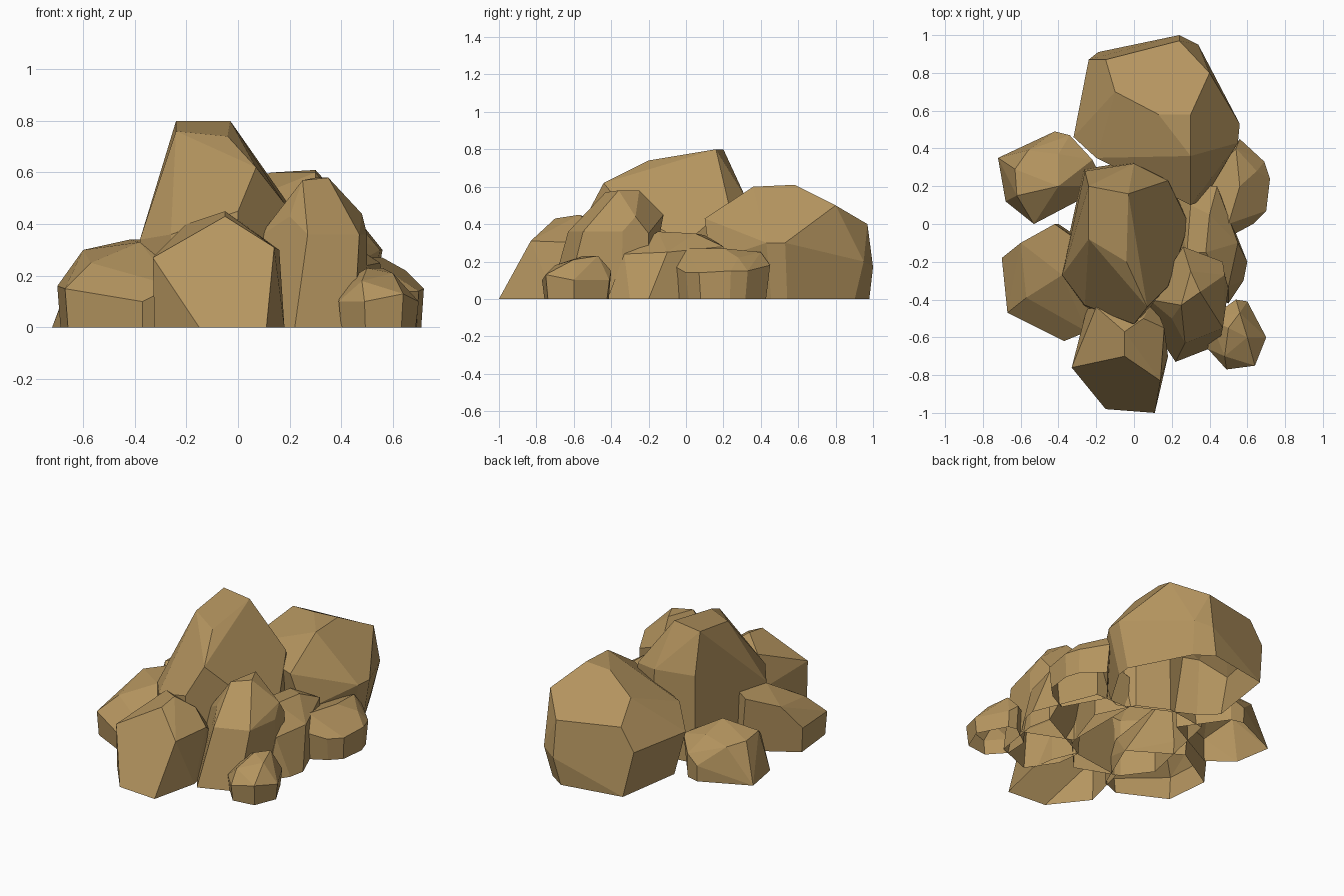
import bpy
import bmesh
from mathutils import Vector

default_cube = bpy.data.objects.get("Cube")
if default_cube:
    bpy.data.objects.remove(default_cube, do_unlink=True)


def make_material(name, colour):
    material = bpy.data.materials.new(name)
    material.use_nodes = True
    material.diffuse_color = colour
    shader = material.node_tree.nodes["Principled BSDF"]
    shader.inputs["Base Color"].default_value = colour
    shader.inputs["Roughness"].default_value = 0.9
    return material


# One sandy stone colour for every boulder
sandy_stone = make_material("sandy_stone", (0.46, 0.3, 0.115, 1))


def add_foot(shoulder, spread):
    """Drop the shoulder outline to the ground, spreading it about its centre."""
    corners = [Vector(corner) for corner in shoulder]
    centre = sum(corners, Vector()) / len(corners)
    foot = [centre.lerp(corner, spread) for corner in corners]
    for corner in foot:
        corner.z = 0
    return corners + foot


def is_underside(face):
    return all(abs(vert.co.z) < 0.001 for vert in face.verts)


def add_boulder(name, spread, shoulder, crown):
    """Faceted rock hulled from foot, shoulder and crown, left open below."""
    bm = bmesh.new()
    for corner in add_foot(shoulder, spread) + crown:
        bm.verts.new(corner)
    bmesh.ops.convex_hull(bm, input=bm.verts[:])
    unused = [vert for vert in bm.verts if not vert.link_faces]
    bmesh.ops.delete(bm, geom=unused, context="VERTS")

    # Merge nearly coplanar triangles into larger facets
    bmesh.ops.dissolve_limit(bm, angle_limit=0.15, verts=bm.verts[:], edges=bm.edges[:])
    bmesh.ops.recalc_face_normals(bm, faces=bm.faces[:])
    underside = [face for face in bm.faces if is_underside(face)]
    bmesh.ops.delete(bm, geom=underside, context="FACES")

    mesh = bpy.data.meshes.new(name)
    bm.to_mesh(mesh)
    bm.free()
    mesh.materials.append(sandy_stone)
    rock = bpy.data.objects.new(name, mesh)
    bpy.context.collection.objects.link(rock)


# Tall spire in the middle
add_boulder(
    "center_spire",
    spread=1.03,
    shoulder=[(-.38, -.27, .34), (-.26, -.43, .36), (0, -.53, .45), (.18, -.33, .48),
              (.29, 0, .3), (.18, .23, .5), (0, .32, .54), (-.26, .28, .55)],
    crown=[(-.24, .2, .8), (-.03, .16, .8), (-.24, -.08, .76),
           (-.04, -.2, .74), (.07, -.44, .62)],
)

# Broad boulder at the back, tucked in towards the ground
add_boulder(
    "back_boulder",
    spread=0.86,
    shoulder=[(-.32, .46, .28), (-.24, .87, .28), (-.19, .91, 0), (.2, .98, 0),
              (.24, 1, .17), (.34, .95, .2), (.56, .53, .3), (.55, .43, .3),
              (.37, .13, .2), (.3, .1, .43), (-.2, .35, .4)],
    crown=[(-.15, .87, .42), (.24, .97, .4), (-.1, .7, .53), (.4, .8, .5),
           (.13, .58, .6), (.3, .58, .61), (.3, .36, .6)],
)

# Low boulder behind on the -x side
add_boulder(
    "back_right_boulder",
    spread=0.99,
    shoulder=[(-.72, .35, 0), (-.42, .49, .1), (-.34, .47, .15),
              (-.68, .12, 0), (-.53, 0, .15), (-.15, .2, .1)],
    crown=[(-.63, .29, .24), (-.56, .39, .22), (-.4, .37, .25),
           (-.22, .34, .2), (-.4, .2, .29), (-.62, .15, .25)],
)

# Low boulder in front on the -x side
add_boulder(
    "front_right_boulder",
    spread=0.96,
    shoulder=[(-.7, -.18, .16), (-.67, -.47, .15), (-.37, -.62, .1),
              (-.25, -.57, .16), (-.23, -.43, .23), (-.1, -.2, 0), (-.4, 0, .1)],
    crown=[(-.6, -.1, .3), (-.42, 0, .34), (-.28, -.1, .34), (-.38, -.27, .33),
           (-.57, -.39, .25), (-.34, -.45, .23)],
)

# Front rock with a wide five-sided face
add_boulder(
    "front_rock",
    spread=0.98,
    shoulder=[(-.15, -.98, 0), (.11, -1, 0), (.18, -.7, 0), (-.33, -.76, .27),
              (.14, -.83, .31), (.16, -.55, .3), (.1, -.4, .2), (-.25, -.45, .2)],
    crown=[(-.05, -.7, .43), (-.05, -.57, .45), (-.2, -.44, .4), (.05, -.5, .38)],
)

# Upright rock in front on the +x side
add_boulder(
    "front_left_upright_rock",
    spread=0.98,
    shoulder=[(.08, -.4, .35), (.1, -.55, 0), (.22, -.73, 0), (.45, -.64, 0),
              (.27, -.63, .36), (.47, -.55, .36), (.5, -.34, .36), (.47, -.2, .35)],
    crown=[(.2, -.5, .43), (.25, -.43, .57), (.35, -.36, .58),
           (.3, -.25, .58), (.48, -.27, .44), (.26, -.12, .45)],
)

# Smallest stone at the front corner
add_boulder(
    "small_corner_stone",
    spread=0.93,
    shoulder=[(.39, -.66, .1), (.49, -.77, .1), (.64, -.75, .13), (.7, -.6, .1),
              (.6, -.41, .1), (.54, -.4, .15), (.4, -.5, .17)],
    crown=[(.5, -.55, .23), (.56, -.47, .23), (.6, -.6, .21), (.48, -.7, .18)],
)

# Side stone on the +x edge, reaching in under the back boulder
add_boulder(
    "left_side_stone",
    spread=0.92,
    shoulder=[(.72, .24, .15), (.7, .07, .14), (.63, 0, .14), (.69, .33, .15),
              (.56, .45, .18), (.5, -.07, .18), (.35, .2, .2)],
    crown=[(.5, 0, .27), (.56, .2, .27), (.54, .4, .25), (.65, .28, .22)],
)

# Sloping rock wedged between the spire and the side stone
add_boulder(
    "left_wedge_rock",
    spread=0.98,
    shoulder=[(.6, -.2, 0), (.58, -.3, 0), (.5, -.42, 0), (.55, -.1, .25),
              (.5, -.33, .24), (.44, .2, .28), (.2, .2, .2), (.2, -.3, .2)],
    crown=[(.28, -.15, .36), (.38, -.15, .36), (.4, .05, .35), (.3, .1, .34)],
)
